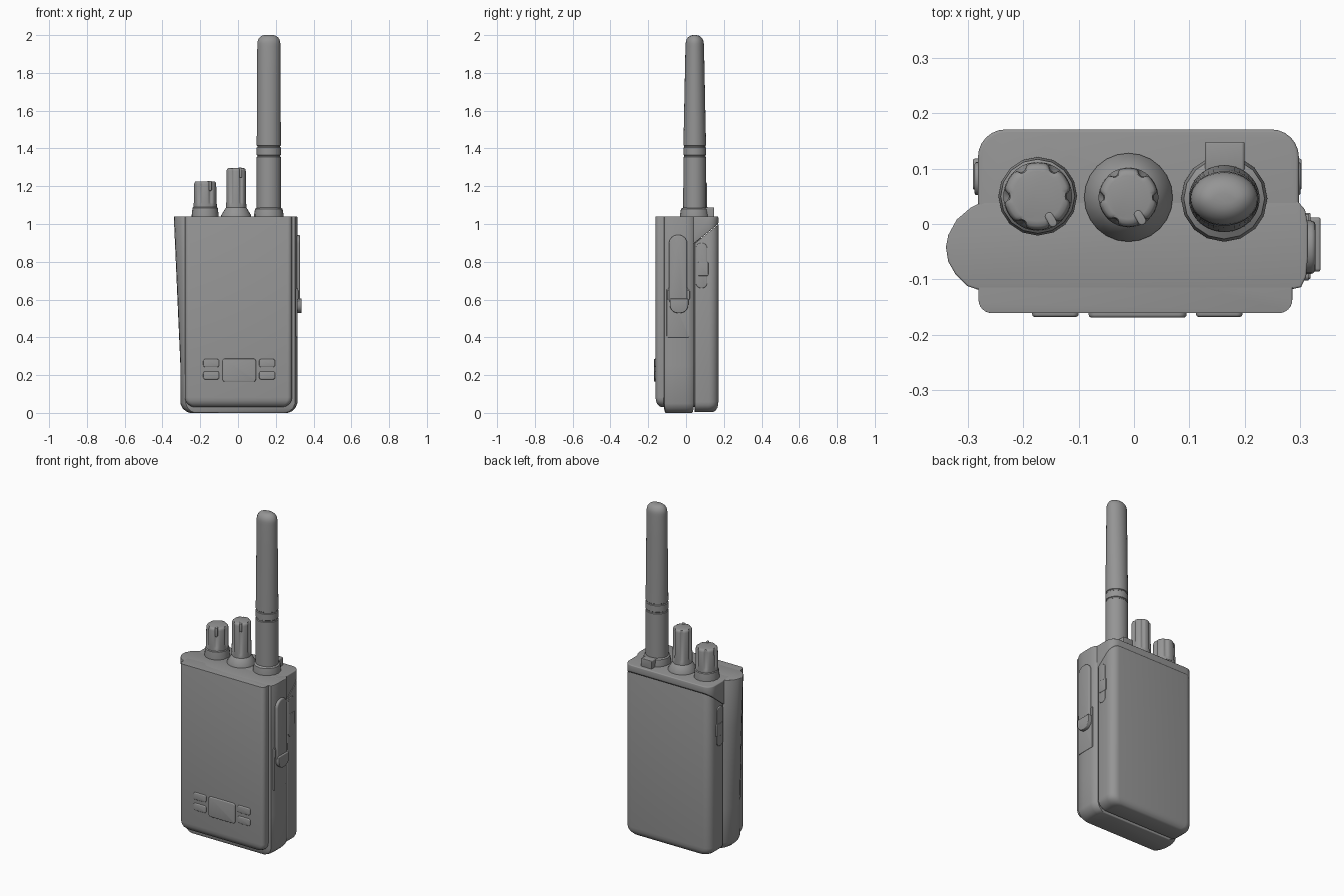
import bpy, bmesh, math
from math import sin, cos, pi, radians

if "Cube" in bpy.data.objects:
    bpy.data.objects.remove(bpy.data.objects["Cube"])

grey = bpy.data.materials.new("dark_grey")
grey.diffuse_color = (0.3, 0.3, 0.3, 1)
grey.use_nodes = True
grey.node_tree.nodes["Principled BSDF"].inputs["Base Color"].default_value = grey.diffuse_color


def loft(name, rings, bevel=0.0, segs=3, angle=40, smooth=32):
    """Skin a list of matching closed rings, cap both ends, bevel, shade."""
    bm = bmesh.new()
    vs = [[bm.verts.new(p) for p in r] for r in rings]
    n = len(rings[0])
    for a, b in zip(vs, vs[1:]):
        for i in range(n):
            j = (i + 1) % n
            bm.faces.new((a[i], a[j], b[j], b[i]))
    bm.faces.new(vs[0])
    bm.faces.new(vs[-1])
    bmesh.ops.recalc_face_normals(bm, faces=bm.faces)
    me = bpy.data.meshes.new(name)
    bm.to_mesh(me)
    bm.free()
    me.materials.append(grey)
    ob = bpy.data.objects.new(name, me)
    bpy.context.collection.objects.link(ob)
    bpy.ops.object.select_all(action='DESELECT')
    ob.select_set(True)
    bpy.context.view_layer.objects.active = ob
    if bevel:
        m = ob.modifiers.new("bevel", 'BEVEL')
        m.width, m.segments = bevel, segs
        m.limit_method, m.angle_limit = 'ANGLE', radians(angle)
        bpy.ops.object.modifier_apply(modifier=m.name)
    bpy.ops.object.shade_smooth_by_angle(angle=radians(smooth))
    return ob


def rrect(u0, u1, v0, v1, radii, n=6):
    """Rounded rectangle; radii for corners (u1v1, u0v1, u0v0, u1v0)."""
    pts = []
    for k, r in enumerate(radii):
        cu = u1 - r if k in (0, 3) else u0 + r
        cv = v1 - r if k in (0, 1) else v0 + r
        for i in range(n + 1):
            a = (k + i / n) * pi / 2
            pts.append((cu + r * cos(a), cv + r * sin(a)))
    return pts


def side_plate(name, x0, x1, y0, y1, z0, z1, radii, bevel):
    o = rrect(y0, y1, z0, z1, radii)
    return loft(name, [[(x, y, z) for y, z in o] for x in (x0, x1)], bevel)


def front_plate(name, x0, x1, z0, z1, y0, y1, radii, bevel, segs=3):
    o = rrect(x0, x1, z0, z1, radii)
    return loft(name, [[(x, y, z) for x, z in o] for y in (y0, y1)], bevel, segs)


def shell_rings(outline, cx, yb, z0, steps):
    """Stack an outline upward from z0, drawn in at the foot to round it."""
    rings = []
    for dz, ins in steps:
        rings.append([(cx + (x - cx) * (1 - ins / 0.29),
                       y - ins * 0.4 * (y - yb) / 0.1, z0 + dz) for x, y in outline])
    return rings


def lathe(name, cx, cy, prof, n=40, flute=None, **kw):
    """prof rows: (z, rx, ry, flute depth)."""
    rings = []
    for z, rx, ry, d in prof:
        r = []
        for i in range(n):
            a = 2 * pi * i / n
            f = 1.0
            if flute and d:
                off = abs((a / (2 * pi) * flute + 0.5) % 1 - 0.5)
                f = 1 - d * max(0, 1 - (off / 0.19) ** 2)
            r.append((cx + rx * f * cos(a), cy + ry * f * sin(a), z))
        rings.append(r)
    return loft(name, rings, **kw)


# Main body: side bulge flares outward to the top left
left = [(0.0, 0.042), (0.35, 0.03), (0.72, 0.008), (0.94, -0.02), (1.0, -0.042),
        (0.94, -0.068), (0.76, -0.09), (0.45, -0.112), (0.2, -0.118)]
right = [(0.285, -0.118), (0.302, -0.114), (0.311, -0.095), (0.314, -0.06),
         (0.314, 0.0), (0.309, 0.026), (0.295, 0.042)]
body = []
for z, ins in ((0, 0.05), (0.008, 0.03), (0.025, 0.011), (0.05, 0), (0.25, 0),
               (0.5, 0), (0.75, 0), (1.04, 0)):
    w = -0.305 - 0.035 * max(0, (z - 0.25) / 0.79)
    ring = [(-0.27 + t * (w + 0.27) + ins, y) for t, y in left]
    ring += [(x - ins, y) for x, y in right]
    body.append([(x, y * (1 - ins * 2) - 0.038 * ins * 2, z) for x, y in ring])
loft("main_body", body, 0.006, angle=55)

# Front panel with rounded long edges and foot
panel = rrect(-0.281, 0.286, -0.161, 0.0, (0.006, 0.006, 0.024, 0.024))
foot = ((0, 0.05), (0.006, 0.03), (0.02, 0.011), (0.035, 0.003), (0.052, 0))
p_rings = shell_rings(panel, 0.002, 0.0, 0.03, foot)
p_rings.append([(x, y, 1.04) for x, y in panel])
loft("front_panel", p_rings, 0.006, angle=50)

# Battery and upper housing share an outline and a sloping seam
outline = rrect(-0.282, 0.298, 0.046, 0.171, (0.05, 0.05, 0.006, 0.006))


def seam(y):
    return 0.9 + (y - 0.046) * 0.8


b_rings = shell_rings(outline, 0.008, 0.046, 0.006, foot)
b_rings.append([(x, y, seam(y) - 0.003) for x, y in outline])
loft("battery", b_rings, 0.004, angle=50)

housing = rrect(-0.282, 0.298, -0.02, 0.171, (0.05, 0.05, 0.006, 0.006))
loft("upper_housing", [[(x, y, seam(y)) for x, y in housing],
                       [(x, y, 1.04) for x, y in housing]], 0.006, angle=50)
front_plate("inner_core", -0.268, 0.283, 0.03, 1.0, 0.0, 0.08, (0.03,) * 4, 0)

# Keypad
front_plate("centre_key", -0.082, 0.095, 0.165, 0.287, -0.169, -0.15, (0.014,) * 4, 0.005)
for side, x0 in (("left", -0.184), ("right", 0.112)):
    for row, z0 in (("lower", 0.177), ("upper", 0.242)):
        front_plate(f"{row}_{side}_key", x0, x0 + 0.084, z0, z0 + 0.043,
                    -0.168, -0.15, (0.011,) * 4, 0.005)

# Talk button with raised foot and backing plate
side_plate("talk_backing", 0.29, 0.3155, -0.102, 0.018, 0.4, 0.66, (0.008,) * 4, 0.001)
side_plate("talk_button", 0.29, 0.328, -0.09, 0.006, 0.56, 0.942, (0.045,) * 4, 0.008)
side_plate("talk_foot", 0.3, 0.337, -0.086, 0.012, 0.528, 0.605, (0.006, 0.006, 0.045, 0.045), 0.004)
side_plate("talk_foot_rim", 0.29, 0.319, -0.1, 0.02, 0.6, 0.65, (0.006,) * 4, 0.003)

# Battery catches on both sides
for side, xa, xb, xc in (("right", 0.27, 0.301, 0.303), ("left", -0.26, -0.288, -0.291)):
    side_plate(f"{side}_catch", xa, xb, 0.052, 0.112, 0.66, 0.9, (0.028,) * 4, 0.004)
    side_plate(f"{side}_catch_grip", xa, xc, 0.062, 0.118, 0.725, 0.8, (0.008,) * 4, 0.003)

# Knobs with fluted grips and pointer marks
knobs = (("channel_knob", -0.174, 0.05, 1.226, 0.062, 16,
          ((1.03, 0.071), (1.05, 0.071), (1.085, 0.067), (1.092, 0.06))),
         ("volume_knob", -0.01, 0.048, 1.296, 0.054, 24,
          ((1.03, 0.08), (1.045, 0.08), (1.085, 0.056), (1.09, 0.05))))
for name, cx, cy, top, r, sides, base in knobs:
    lathe(name + "_collar", cx, cy, [(z, q, q, 0) for z, q in base], n=sides)
    prof = [(1.08, r, r, 0), (1.105, r, r, 0), (1.115, r, r, 0.15),
            (top - 0.016, r * 0.98, r * 0.98, 0.15), (top - 0.007, r * 0.94, r * 0.94, 0.14),
            (top - 0.002, r * 0.87, r * 0.87, 0.08), (top, r * 0.72, r * 0.72, 0)]
    lathe(name, cx, cy, prof, n=72, flute=6, smooth=45)
    mark = rrect(-0.015, 0.013, -0.0075, 0.0075, (0.007,) * 4)
    ob = loft(name + "_pointer", [[(x, y, z) for x, y in mark]
                                  for z in (-0.05, 0.002)], 0.003)
    ob.location = (cx + cos(-1.05) * r * 0.8, cy + sin(-1.05) * r * 0.8, top)
    ob.rotation_euler.z = -1.05

# Antenna collar, whip with two grooves, latch tab
ax, ay = 0.163, 0.046
lathe("antenna_collar", ax, ay, [(z, r, r, 0) for z, r in
      ((1.03, 0.078), (1.05, 0.078), (1.08, 0.073), (1.088, 0.06))], n=16)
whip = [(1.06, 0.064, 0.061)]
for g in (1.36, 1.41):
    whip += [(g - 0.006, 0.064, 0.06), (g - 0.003, 0.06, 0.056),
             (g + 0.003, 0.06, 0.056), (g + 0.006, 0.064, 0.06)]
whip += [(1.6, 0.063, 0.056), (1.8, 0.062, 0.052), (1.94, 0.061, 0.049)]
whip += [(1.955 + 0.045 * sin(a), 0.022 + 0.039 * cos(a), 0.008 + 0.04 * cos(a))
         for a in [radians(15 * k) for k in range(7)]]
lathe("antenna", ax, ay, [(z, a, b, 0) for z, a, b in whip])
front_plate("antenna_tab", 0.128, 0.2, 1.03, 1.088, 0.095, 0.148, (0.006,) * 4, 0.003)
